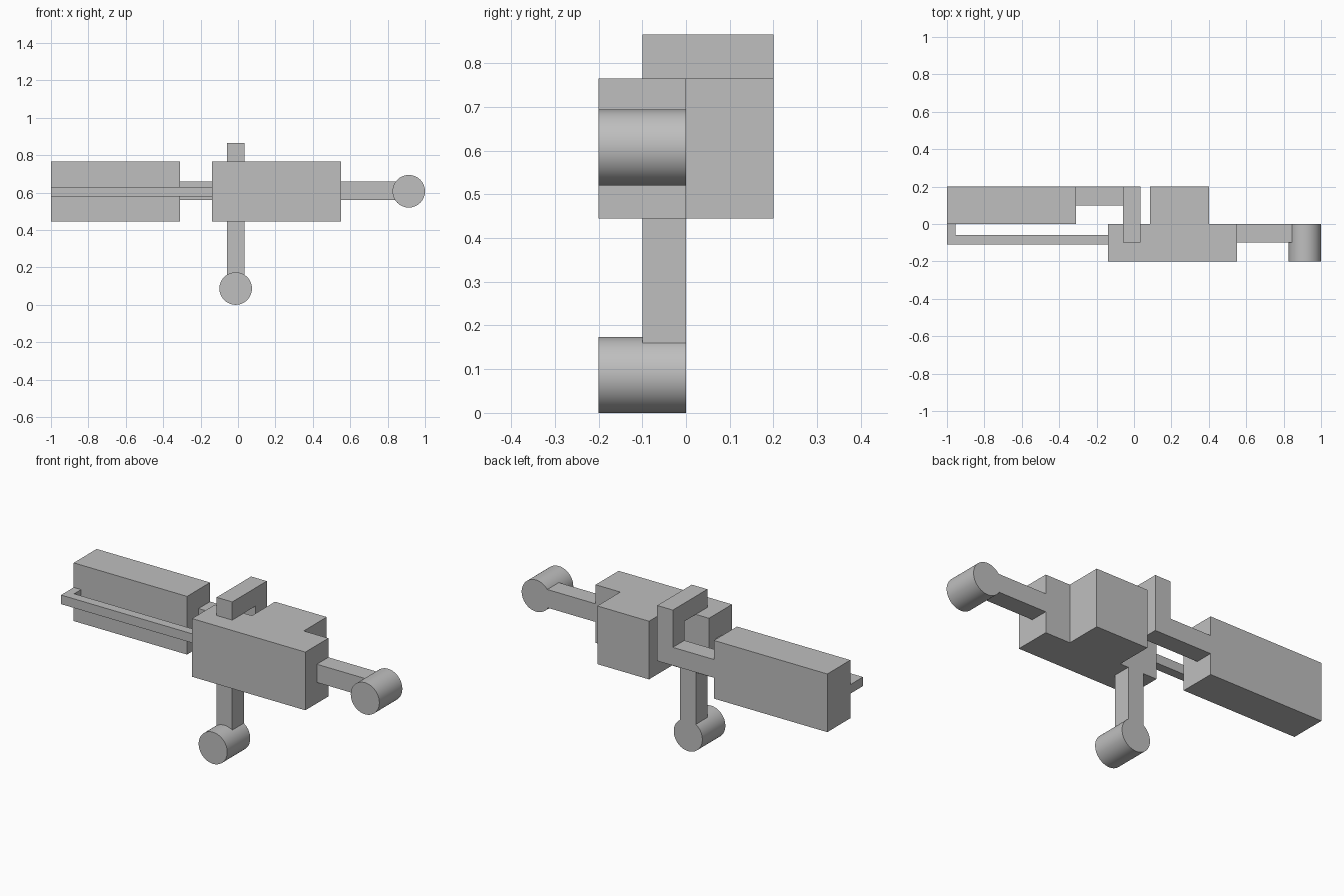
import bpy
import bmesh
import math
from mathutils import Vector

cube = bpy.data.objects.get("Cube")
if cube:
    bpy.data.objects.remove(cube, do_unlink=True)

# Single plain grey finish
grey = bpy.data.materials.new("plain grey")
grey.use_nodes = True
color = (0.52, 0.52, 0.52, 1)
grey.diffuse_color = color
grey.node_tree.nodes["Principled BSDF"].inputs["Base Color"].default_value = color


def prism(name, profile, axis, lo, hi):
    """Extrude a closed 2D profile along x (profile in y, z) or z (profile in x, y)."""
    def place(p, d):
        return Vector((d, *p)) if axis == "x" else Vector((*p, d))

    bm = bmesh.new()
    face = bm.faces.new([bm.verts.new(place(p, lo)) for p in profile])
    ext = bmesh.ops.extrude_face_region(bm, geom=[face])
    verts = [g for g in ext["geom"] if isinstance(g, bmesh.types.BMVert)]
    bmesh.ops.translate(bm, verts=verts, vec=place((0, 0), hi - lo))
    bmesh.ops.recalc_face_normals(bm, faces=bm.faces)
    mesh = bpy.data.meshes.new(name)
    bm.to_mesh(mesh)
    bm.free()
    mesh.materials.append(grey)
    obj = bpy.data.objects.new(name, mesh)
    bpy.context.collection.objects.link(obj)
    return obj


def box(name, x, y, z):
    corners = [(x[0], y[0]), (x[1], y[0]), (x[1], y[1]), (x[0], y[1])]
    return prism(name, corners, "z", *z)


def roller(name, x, z, radius=0.087):
    """Round end piece lying along y."""
    bpy.ops.mesh.primitive_cylinder_add(
        vertices=64, radius=radius, depth=0.2,
        location=(x, -0.1, z), rotation=(math.pi / 2, 0, 0))
    obj = bpy.context.object
    obj.name = name
    obj.data.materials.append(grey)
    bpy.ops.object.shade_smooth_by_angle(angle=math.radians(30))


BLOCK_Z = (0.445, 0.765)
ARM_Z = (0.56, 0.66)

# Main body with its rear block, one T-shaped outline
prism("main_body", [(-0.14, -0.2), (0.55, -0.2), (0.55, 0), (0.40, 0), (0.40, 0.2),
                    (0.085, 0.2), (0.085, 0), (-0.14, 0)], "z", *BLOCK_Z)

# Hooked bracket over the top of the body, and the arm to the side block
prism("top_bracket", [(-0.1, 0.765), (0.1, 0.765), (0.1, 0.56), (0.2, 0.56),
                      (0.2, 0.865), (-0.1, 0.865)], "x", -0.06, 0.035)
box("rear_arm", (-0.31, -0.06), (0.1, 0.2), ARM_Z)
box("side_block", (-1, -0.31), (0, 0.2), BLOCK_Z)

# Thin rod with a bent tip reaching the side block
prism("thin_rod", [(-1, -0.11), (-0.14, -0.11), (-0.14, -0.06), (-0.955, -0.06),
                   (-0.955, 0), (-1, 0)], "z", 0.58, 0.63)

# Arms ending in round pieces
box("side_arm", (0.55, 0.88), (-0.1, 0), ARM_Z)
roller("side_roller", 0.913, 0.607)
box("lower_post", (-0.06, 0.035), (-0.1, 0), (0.12, 0.445))
roller("lower_roller", -0.0125, 0.087)
